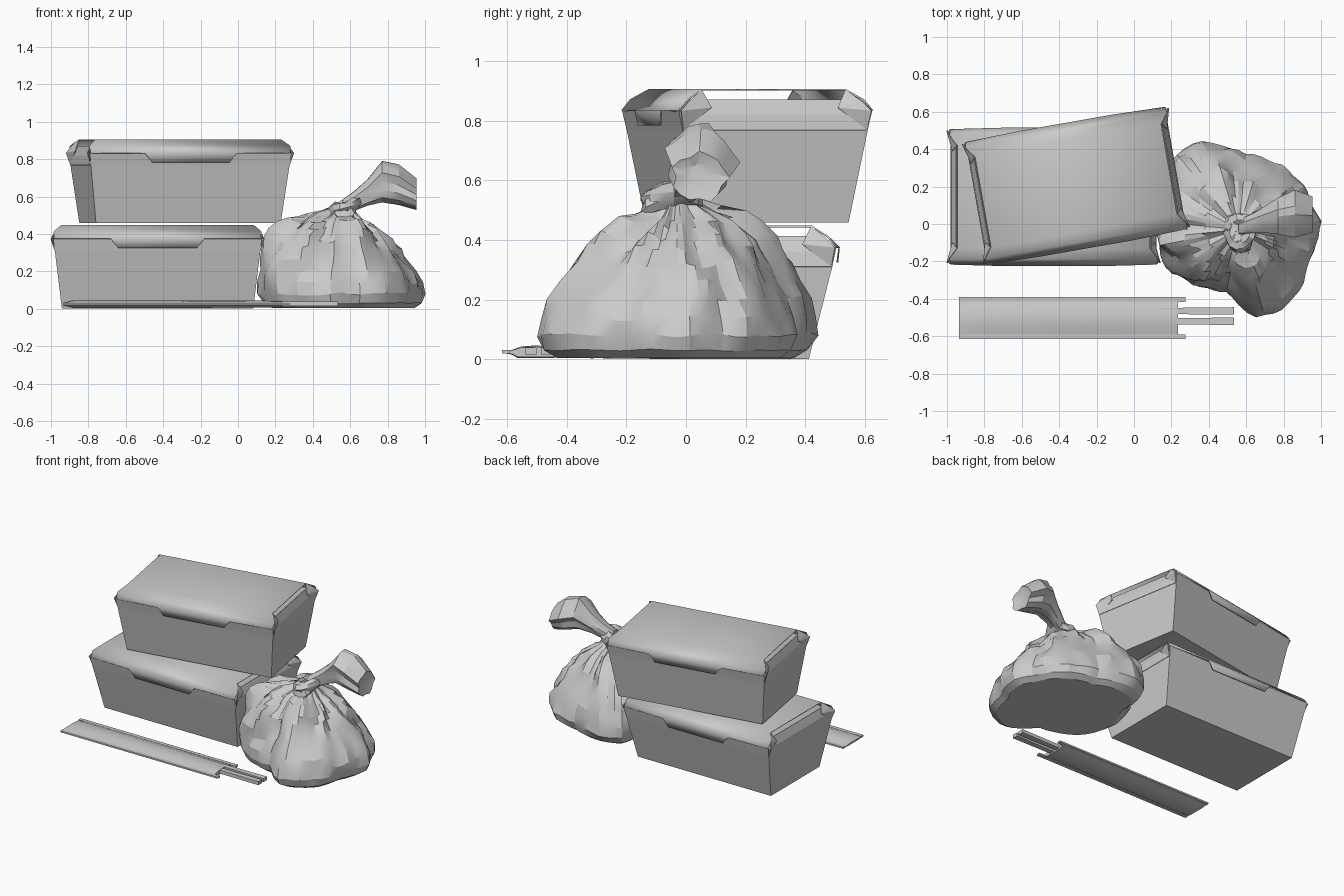
import bpy, bmesh, math
from mathutils import Vector, Matrix, noise

cube = bpy.data.objects.get("Cube")
if cube:
    bpy.data.objects.remove(cube, do_unlink=True)

grey = bpy.data.materials.new("light grey")
grey.use_nodes = True
grey.diffuse_color = (0.6, 0.6, 0.6, 1)
grey.node_tree.nodes["Principled BSDF"].inputs["Base Color"].default_value = (0.6, 0.6, 0.6, 1)


def add(name, verts, faces, matrix=None, thick=0, smooth=None):
    mesh = bpy.data.meshes.new(name)
    mesh.from_pydata([tuple(v) for v in verts], [], faces)
    bm = bmesh.new()
    bm.from_mesh(mesh)
    bmesh.ops.recalc_face_normals(bm, faces=bm.faces)
    bm.to_mesh(mesh)
    bm.free()
    mesh.materials.append(grey)
    ob = bpy.data.objects.new(name, mesh)
    bpy.context.collection.objects.link(ob)
    if matrix:
        ob.matrix_world = matrix
    if thick:
        mod = ob.modifiers.new("card", "SOLIDIFY")
        mod.thickness = thick
        mod.offset = 0
    if smooth:
        bpy.ops.object.select_all(action="DESELECT")
        ob.select_set(True)
        bpy.context.view_layer.objects.active = ob
        bpy.ops.object.shade_smooth_by_angle(angle=math.radians(smooth))
    return ob


def loft(name, rings, smooth=None, caps=True):
    n = len(rings[0])
    faces = [(r * n + i, r * n + (i + 1) % n, (r + 1) * n + (i + 1) % n, (r + 1) * n + i)
             for r in range(len(rings) - 1) for i in range(n)]
    if caps:
        faces += [tuple(range(n)), tuple(range((len(rings) - 1) * n, len(rings) * n))]
    return add(name, [v for ring in rings for v in ring], faces, smooth=smooth)


def rect(hx, hy, z):
    return [(-hx, -hy, z), (hx, -hy, z), (hx, hy, z), (-hx, hy, z)]


def takeout_box(prefix, matrix, hx, hy, base_y):
    # tapered tub, its long walls rising above its end walls
    hinge, rim, top = 0.31, 0.375, 0.445
    ex, ey = hx - 0.022, hy - 0.018
    tub = rect(hx - 0.06, base_y, 0.003) + rect(ex, ey, hinge) + rect(hx - 0.012, hy - 0.004, rim)
    faces = [(0, 1, 2, 3)] + [(i, (i + 1) % 4, (i + 1) % 4 + 4, i + 4) for i in range(4)]
    faces += [(4, 5, 9, 8), (6, 7, 11, 10)]
    add(prefix + "_tub", tub, faces, matrix, 0.006)
    # lid top with rounded slopes front and back and a tuck tongue on each
    lx, tx, ty = hx - 0.018, hx - 0.055, hy - 0.085
    verts, faces = rect(tx, ty, top), [(0, 1, 2, 3)]
    for s in (-1, 1):
        b = len(verts)
        verts += [(-lx, s * hy, rim), (-0.25, s * (hy + 0.008), rim), (0.25, s * (hy + 0.008), rim),
                  (lx, s * hy, rim), (0.21, s * (hy + 0.002), 0.325), (-0.21, s * (hy + 0.002), 0.325),
                  (-lx - 0.004, s * (hy - 0.03), rim + 0.036), (lx + 0.004, s * (hy - 0.03), rim + 0.036)]
        a, c = (0, 1) if s < 0 else (3, 2)
        faces += [(a, b + 6, b + 7, c), (b + 6, b, b + 1), (b + 6, b + 1, b + 2, b + 7),
                  (b + 7, b + 2, b + 3), (b + 1, b + 5, b + 4, b + 2)]
    add(prefix + "_lid", verts, faces, matrix, 0.006, 25)
    for s, side in ((-1, "right"), (1, "left")):
        # end flap leaning in beneath the lid
        flap = [(s * ex, -ey, hinge), (s * ex, ey, hinge), (s * (hx - 0.028), ey - 0.02, 0.36),
                (s * (hx - 0.05), ty - 0.015, 0.412), (s * (hx - 0.05), -ty + 0.015, 0.412),
                (s * (hx - 0.028), -ey + 0.02, 0.36)]
        add(f"{prefix}_{side}_end_flap", flap, [(0, 1, 2, 5), (5, 2, 3, 4)], matrix, 0.006)
        # folded corner gussets
        for t, end in ((-1, "front"), (1, "back")):
            g = [(s * hx, t * (hy - 0.006), rim), (s * lx, t * (hy - 0.035), rim + 0.03),
                 (s * tx, t * ty, top), (s * (hx - 0.03), t * (ty - 0.03), 0.385),
                 (s * ex, t * ey, hinge)]
            add(f"{prefix}_{side}_{end}_gusset", g, [(0, 1, 3), (1, 2, 3), (0, 3, 4)], matrix, 0.005)


takeout_box("lower_box", Matrix.Translation((-0.43, 0.145, 0)), 0.57, 0.36, 0.265)
takeout_box("upper_box", Matrix.Translation((-0.31, 0.205, 0.458)) @ Matrix.Rotation(math.radians(10), 4, "Z"),
            0.56, 0.33, 0.255)

# tied bag: uneven outline gathered into creases towards the knot
centre = Vector((0.56, -0.03, 0))
outline = [(1.0, 0.02), (0.94, 0.13), (0.88, 0.24), (0.76, 0.33), (0.6, 0.37), (0.38, 0.43), (0.22, 0.38),
           (0.19, 0.2), (0.11, 0.0), (0.13, -0.15), (0.19, -0.25), (0.36, -0.34), (0.5, -0.36), (0.67, -0.5),
           (0.76, -0.47), (0.88, -0.38), (0.93, -0.2)]
polar = sorted((math.atan2(y + 0.03, x - 0.56) % math.tau, math.hypot(x - 0.56, y + 0.03)) for x, y in outline)
polar = [(polar[-1][0] - math.tau, polar[-1][1])] + polar + [(polar[0][0] + math.tau, polar[0][1])]


def radius(a):
    for (a0, r0), (a1, r1) in zip(polar, polar[1:]):
        if a0 <= a <= a1:
            return r0 + (r1 - r0) * (a - a0) / (a1 - a0)


# height, radius factor on the slack side, radius factor on the full side
levels = [(0.004, 0.87, 0.84), (0.03, 0.96, 0.93), (0.08, 1.0, 0.99), (0.14, 0.97, 1.0), (0.2, 0.9, 1.0),
          (0.26, 0.79, 0.99), (0.32, 0.67, 0.96), (0.37, 0.57, 0.92), (0.41, 0.49, 0.87), (0.45, 0.37, 0.79),
          (0.475, 0.26, 0.68), (0.5, 0.19, 0.45), (0.53, 0.13, 0.17), (0.56, 0.1, 0.1)]
rings, count = [], 64
for z, slack, full in levels:
    ring = []
    for i in range(count):
        a = math.tau * i / count
        blend = (0.5 + 0.5 * math.cos(a - math.radians(168))) ** 2
        r = radius(a) * (slack + (full - slack) * blend)
        p = Vector((r * math.cos(a), r * math.sin(a), z))
        body = min(1, z / 0.1) * min(1, r / 0.2)
        # wandering folds that fade out low down
        grip = min(1, z / 0.42) ** 1.5
        warp = 2.2 * noise.noise(p * 4)
        fold = math.sin(8 * a + 2 * math.sin(2 * a) + 2 * warp) + 0.5 * math.sin(17 * a - 9 * z + 3 * warp)
        crumple = 0.03 * noise.noise(p * 7) + 0.016 * noise.noise(p * 15 + Vector((3, 1, 2)))
        r *= 1 + 0.055 * grip * fold - 0.02 * grip
        r += body * crumple
        dz = body * (0.013 * grip * fold + 0.02 * noise.noise(p * 9 + Vector((7, 5, 1))))
        ring.append(centre + Vector((r * math.cos(a), r * math.sin(a), z + dz)))
    rings.append(ring)
loft("bag_body", rings, 22)

# knot: lumpy wrapped loop
rings = []
for j in range(15):
    u = math.tau * j / 14
    ring = []
    for i in range(8):
        v = math.tau * i / 8
        t = 0.038 + 0.01 * math.sin(3 * u + 2 * v)
        d = 0.055 + t * math.cos(v)
        ring.append(Vector((0.565, -0.04, 0.538)) +
                    Vector((d * math.cos(u), d * math.sin(u) * 1.15, t * math.sin(v) + 0.25 * d * math.cos(u))))
    rings.append(ring)
loft("bag_knot", rings, 25, False)

# gathered ear rising out of the knot
rings = []
for x, y, z, ry, rz in ((0.56, -0.02, 0.54, 0.04, 0.045), (0.62, 0.0, 0.575, 0.05, 0.052),
                        (0.69, 0.02, 0.62, 0.065, 0.068), (0.77, 0.04, 0.68, 0.09, 0.11),
                        (0.86, 0.05, 0.66, 0.115, 0.108), (0.955, 0.045, 0.61, 0.09, 0.08),
                        (0.94, 0.045, 0.62, 0.045, 0.035)):
    ring = []
    for i in range(16):
        a = math.tau * i / 16
        k = 1 + 0.09 * math.sin(5 * a + 1) + 0.07 * math.sin(7 * a + 9 * x)
        ring.append((x, y + ry * k * math.cos(a), z + rz * k * math.sin(a)))
    rings.append(ring)
loft("bag_ear", rings, 25)

# small loose tuck in front of the knot
rings = []
for y, z, r in ((-0.04, 0.53, 0.035), (-0.09, 0.53, 0.042), (-0.135, 0.51, 0.036), (-0.155, 0.475, 0.012)):
    rings.append([(0.57 + 1.5 * r * math.cos(math.tau * i / 8), y, z + r * math.sin(math.tau * i / 8))
                  for i in range(8)])
loft("bag_tuck", rings, 25)

# paper sleeve: pillow-like pocket with flat seams along both sides
section = [(-0.11, 0.022), (-0.08, 0.016), (-0.06, 0.004), (0.06, 0.004), (0.08, 0.016), (0.11, 0.022),
           (0.11, 0.027), (0.085, 0.03), (0.05, 0.043), (0, 0.047), (-0.05, 0.043), (-0.085, 0.03),
           (-0.11, 0.027)]
stations = [(-0.935, 0.3), (-0.88, 1.0), (-0.4, 1.0), (0.235, 0.8)]
loft("sleeve", [[(x, -0.503 + y, 0.025 + (z - 0.025) * k) for y, z in section] for x, k in stations], 35)
for s, side in ((-1, "front"), (1, "back")):
    y = -0.503 + s * 0.1
    loft(f"sleeve_{side}_seam", [[(x, y + dy, z) for dy, z in
                                 ((-0.013, 0.02), (0.013, 0.02), (0.013, 0.031), (-0.013, 0.031))]
                                for x in (-0.935, 0.275)])

# pair of chopsticks
for y, side in ((-0.52, "front"), (-0.465, "back")):
    rings = []
    for x, w in ((-0.8, 0.012), (0.24, 0.017), (0.535, 0.02)):
        rings.append([(x, y + a * w, 0.028 + b * 0.012) for a, b in ((-1, -1), (1, -1), (1, 1), (-1, 1))])
    loft(f"{side}_chopstick", rings)
